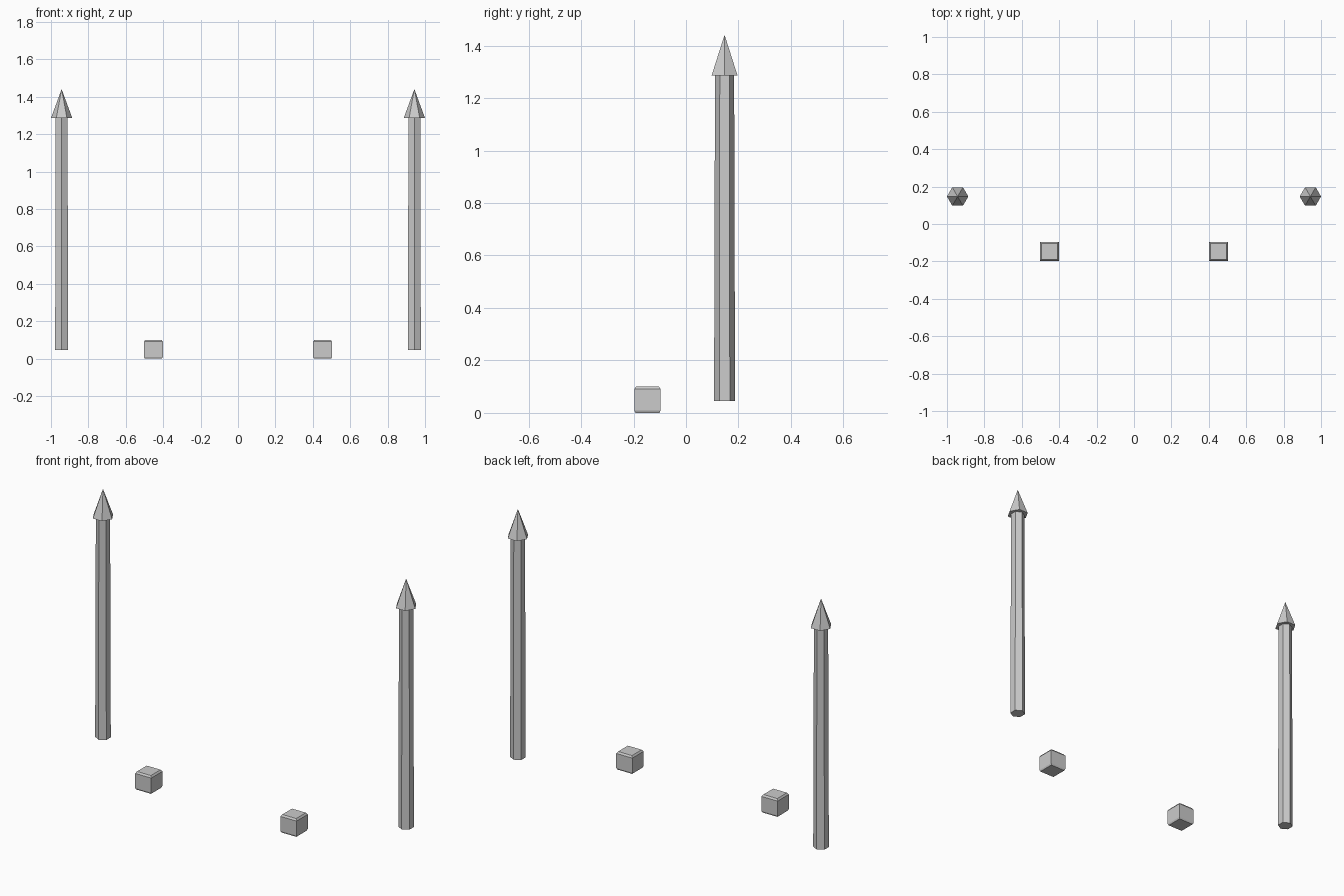
import bpy, bmesh
from math import cos, sin, tau, sqrt

if "Cube" in bpy.data.objects:
    bpy.data.objects.remove(bpy.data.objects["Cube"])


def loft(name, loc, sides, rings, turn):
    """Stack flat-sided rings given as (z, radius); radius 0 makes a point."""
    bm = bmesh.new()
    loops = []
    for z, r in rings:
        n = sides if r else 1
        loops.append([bm.verts.new((r * cos(turn + tau * i / sides),
                                    r * sin(turn + tau * i / sides), z))
                      for i in range(n)])
    for a, b in zip(loops, loops[1:]):
        for i in range(sides):
            j = (i + 1) % sides
            if len(b) == 1:
                bm.faces.new((a[i], a[j], b[0]))
            else:
                bm.faces.new((a[i], a[j], b[j], b[i]))
    bm.faces.new(loops[0][::-1])
    if len(loops[-1]) > 1:
        bm.faces.new(loops[-1])
    mesh = bpy.data.meshes.new(name)
    bm.to_mesh(mesh)
    bm.free()
    obj = bpy.data.objects.new(name, mesh)
    obj.location = loc
    bpy.context.collection.objects.link(obj)
    return obj


POST_X, POST_Y = 0.943, 0.147
FOOT_X, FOOT_Y = 0.452, -0.147
D = sqrt(2)  # half side to corner radius of a square

for side, s in (("left", -1), ("right", 1)):
    # slightly tapered hexagonal shaft, corners towards front and back
    loft(f"post_shaft_{side}", (s * POST_X, POST_Y, 0), 6,
         [(0.046, 0.040), (1.286, 0.0365)], tau / 4)
    # pointed spear tip, corners towards left and right
    loft(f"post_tip_{side}", (s * POST_X, POST_Y, 0), 6,
         [(1.286, 0.057), (1.441, 0)], 0)
    # small block with chamfered top and bottom rims
    loft(f"foot_block_{side}", (s * FOOT_X, FOOT_Y, 0), 4,
         [(0.0, 0.046 * D), (0.009, 0.05 * D),
          (0.091, 0.05 * D), (0.101, 0.043 * D)], tau / 8)
